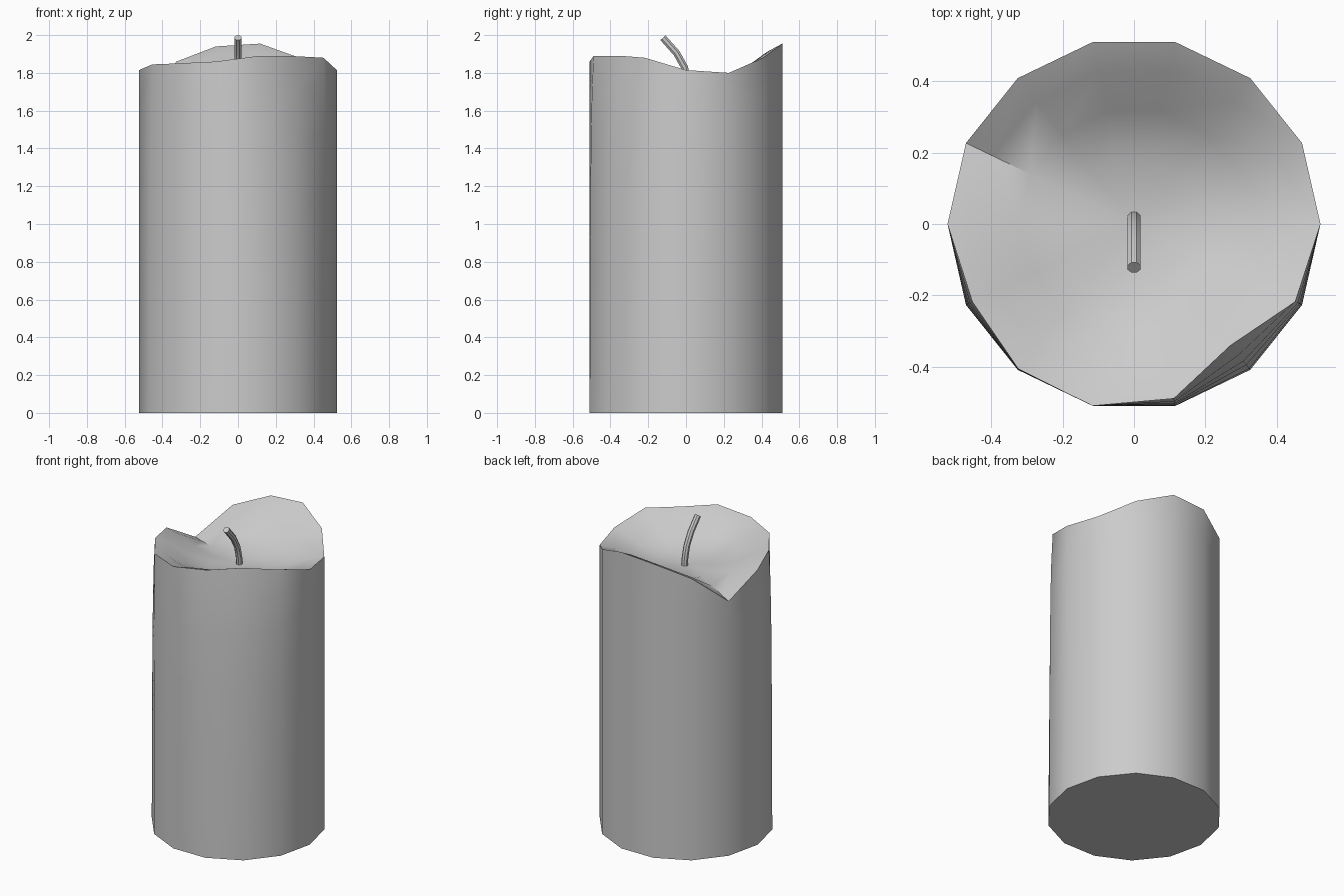
import bpy, bmesh, math
from mathutils import Vector

if "Cube" in bpy.data.objects:
    bpy.data.objects.remove(bpy.data.objects["Cube"])

N = 14
R = 0.523
# Melted rim: height and radius at each of the 14 sides, counter-clockwise from +x
RIM_Z = [1.815, 1.80, 1.88, 1.955, 1.94, 1.86, 1.68, 1.815, 1.845, 1.85, 1.86, 1.89, 1.89, 1.88]
RIM_R = [R] * 8 + [0.503, 0.52, R, 0.502, 0.435, 0.502]
FLOOR = 1.71


def loft(name, rings, angle, tip=None):
    """Skin a stack of point rings; cap the start, and the end (fan to tip if given)."""
    bm = bmesh.new()
    vs = [[bm.verts.new(p) for p in ring] for ring in rings]
    n = len(vs[0])
    for a, b in zip(vs, vs[1:]):
        for i in range(n):
            j = (i + 1) % n
            bm.faces.new((a[i], a[j], b[j], b[i]))
    bm.faces.new(list(reversed(vs[0])))
    if tip is None:
        bm.faces.new(vs[-1])
    else:
        t = bm.verts.new(tip)
        for i in range(n):
            bm.faces.new((vs[-1][i], vs[-1][(i + 1) % n], t))
    bmesh.ops.recalc_face_normals(bm, faces=bm.faces)
    me = bpy.data.meshes.new(name)
    bm.to_mesh(me)
    bm.free()
    ob = bpy.data.objects.new(name, me)
    bpy.context.collection.objects.link(ob)
    bpy.ops.object.select_all(action='DESELECT')
    ob.select_set(True)
    bpy.context.view_layer.objects.active = ob
    bpy.ops.object.shade_smooth_by_angle(angle=math.radians(angle))
    return ob


def polar(k, r, z):
    a = 2 * math.pi * k / N
    return (r * math.cos(a), r * math.sin(a), z)


# Wax body: outer wall (height fraction, share of the rim dent), then melted bowl
rings = []
for h, dent in [(0, 0), (0.3, 0.05), (0.6, 0.2), (0.78, 0.35), (0.9, 0.6), (1, 1)]:
    rings.append([polar(k, R + (RIM_R[k] - R) * dent, RIM_Z[k] * h) for k in range(N)])
for t, f in [(0.84, 0.82), (0.62, 0.36), (0.36, 0.07)]:
    rings.append([polar(k, RIM_R[k] * t, FLOOR + (RIM_Z[k] - FLOOR) * f) for k in range(N)])
loft("candle_wax", rings, 50, tip=(0, 0, FLOOR))

# Bent wick swept along a short path
path = [Vector(p) for p in [(0, 0.018, 1.68), (0, 0.010, 1.76), (0, -0.008, 1.83),
                            (0, -0.05, 1.905), (0, -0.122, 1.986)]]
wick = []
for i, p in enumerate(path):
    d = (path[min(i + 1, len(path) - 1)] - path[max(i - 1, 0)]).normalized()
    side = Vector((1, 0, 0))
    up = d.cross(side)
    wick.append([p + 0.02 * (side * math.cos(a) + up * math.sin(a))
                 for a in (2 * math.pi * (k + 0.5) / 8 for k in range(8))])
loft("wick", wick, 35)
